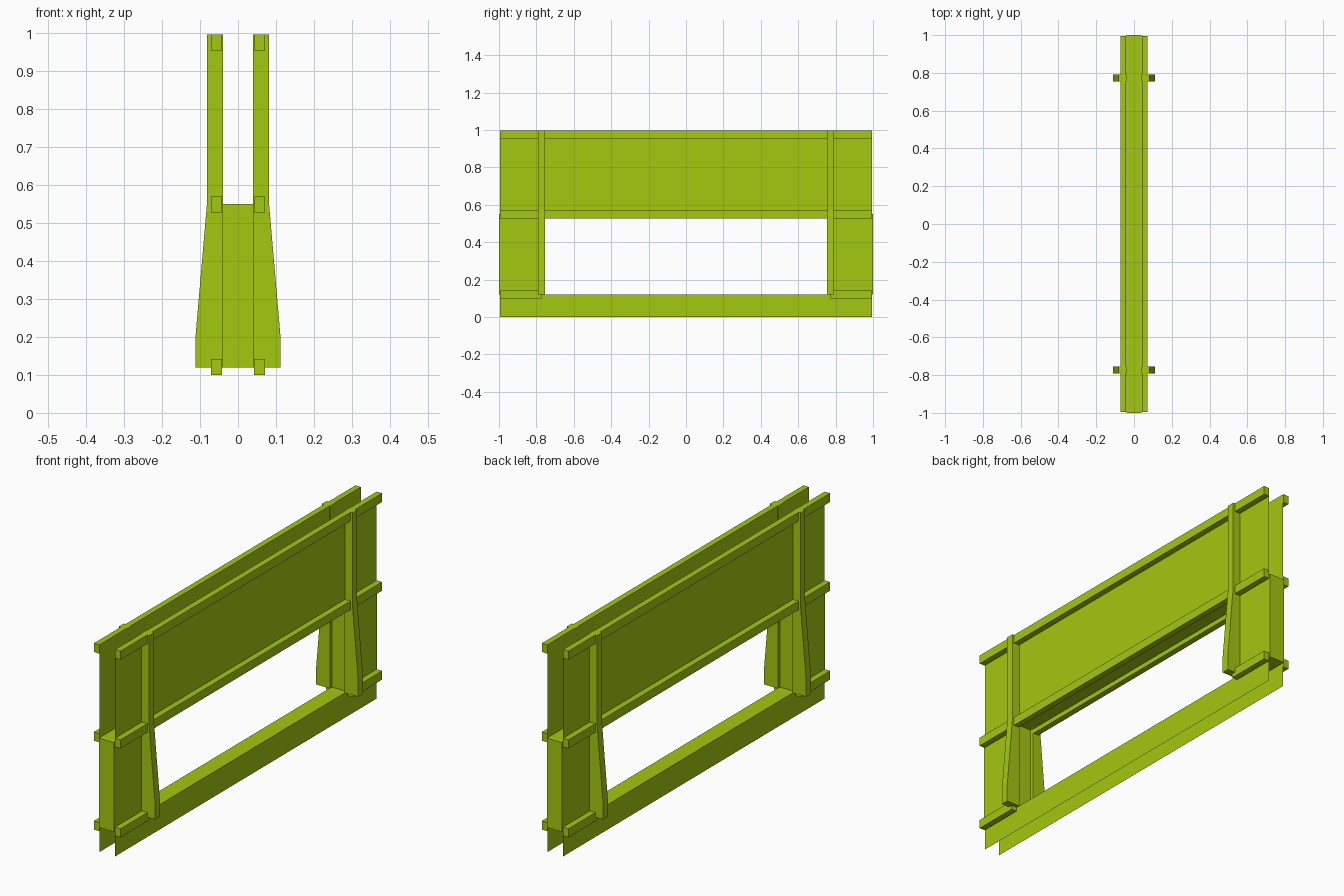
import bpy, bmesh

if "Cube" in bpy.data.objects:
    bpy.data.objects.remove(bpy.data.objects["Cube"])

mat = bpy.data.materials.new("lime_green")
mat.diffuse_color = (0.37, 0.58, 0.005, 1)
mat.use_nodes = True
mat.node_tree.nodes["Principled BSDF"].inputs["Base Color"].default_value = mat.diffuse_color


def make(name, bm):
    me = bpy.data.meshes.new(name)
    bm.to_mesh(me)
    bm.free()
    me.materials.append(mat)
    ob = bpy.data.objects.new(name, me)
    bpy.context.collection.objects.link(ob)
    return ob


def box(name, x0, x1, y0, y1, z0, z1):
    bm = bmesh.new()
    bmesh.ops.create_cube(bm, size=1)
    for v in bm.verts:
        v.co = ((x0 + x1) / 2 + v.co.x * (x1 - x0),
                (y0 + y1) / 2 + v.co.y * (y1 - y0),
                (z0 + z1) / 2 + v.co.z * (z1 - z0))
    return make(name, bm)


def quads(name, corner_sets):
    bm = bmesh.new()
    for corners in corner_sets:
        bm.faces.new([bm.verts.new(c) for c in corners])
    bmesh.ops.remove_doubles(bm, verts=bm.verts, dist=1e-5)
    return make(name, bm)


def deck(name, z, w, l):
    return quads(name, [[(-w, -l, z), (w, -l, z), (w, l, z), (-w, l, z)]])


W = 0.041        # half the gap between the two panels
END = 0.995      # half length of panels and rails
HOLE = 0.77      # half length of the opening
ys, zs = [-END, -HOLE, HOLE, END], [0, 0.12, 0.53, 0.995]
profile = [(0.039, 0.12), (0.112, 0.12), (0.112, 0.2),
           (0.081, 0.56), (0.081, 0.997), (0.039, 0.997)]

for s, side in ((1, "right"), (-1, "left")):
    # thin side panel with a rectangular opening
    cells = []
    for i in range(3):
        for j in range(3):
            if (i, j) != (1, 1):
                c = [(s * W, ys[i], zs[j]), (s * W, ys[i + 1], zs[j]),
                     (s * W, ys[i + 1], zs[j + 1]), (s * W, ys[i], zs[j + 1])]
                cells.append(c[::s])
    quads(side + "_panel", cells)

    # long rails
    xa, xb = sorted((s * 0.042, s * 0.071))
    box(side + "_top_rail", xa, xb, -END, END, 0.955, 0.997)
    box(side + "_middle_rail", xa, xb, -END, END, 0.528, 0.57)

    for e, end in ((1, "back"), (-1, "front")):
        # short lower rail outside each post
        y0, y1 = sorted((e * 0.772, e * END))
        box(f"{side}_{end}_lower_rail", xa, xb, y0, y1, 0.10, 0.142)

        # splayed post, extruded from its profile
        bm = bmesh.new()
        f = bm.faces.new([bm.verts.new((s * x, e * 0.754, z)) for x, z in profile])
        r = bmesh.ops.extrude_face_region(bm, geom=[f])
        for v in r["geom"]:
            if isinstance(v, bmesh.types.BMVert):
                v.co.y += e * 0.037
        bmesh.ops.recalc_face_normals(bm, faces=bm.faces)
        make(f"{side}_{end}_post", bm)

# pillars between the panels at each end
for e, end in ((1, "back"), (-1, "front")):
    y0, y1 = sorted((e * HOLE, e * 1.0))
    box(end + "_pillar", -W, W, y0, y1, 0.12, 0.55)

# horizontal decks of the trough and of the opening
deck("trough_floor", 0.55, W, END)
deck("lower_floor", 0.12, W, END)
